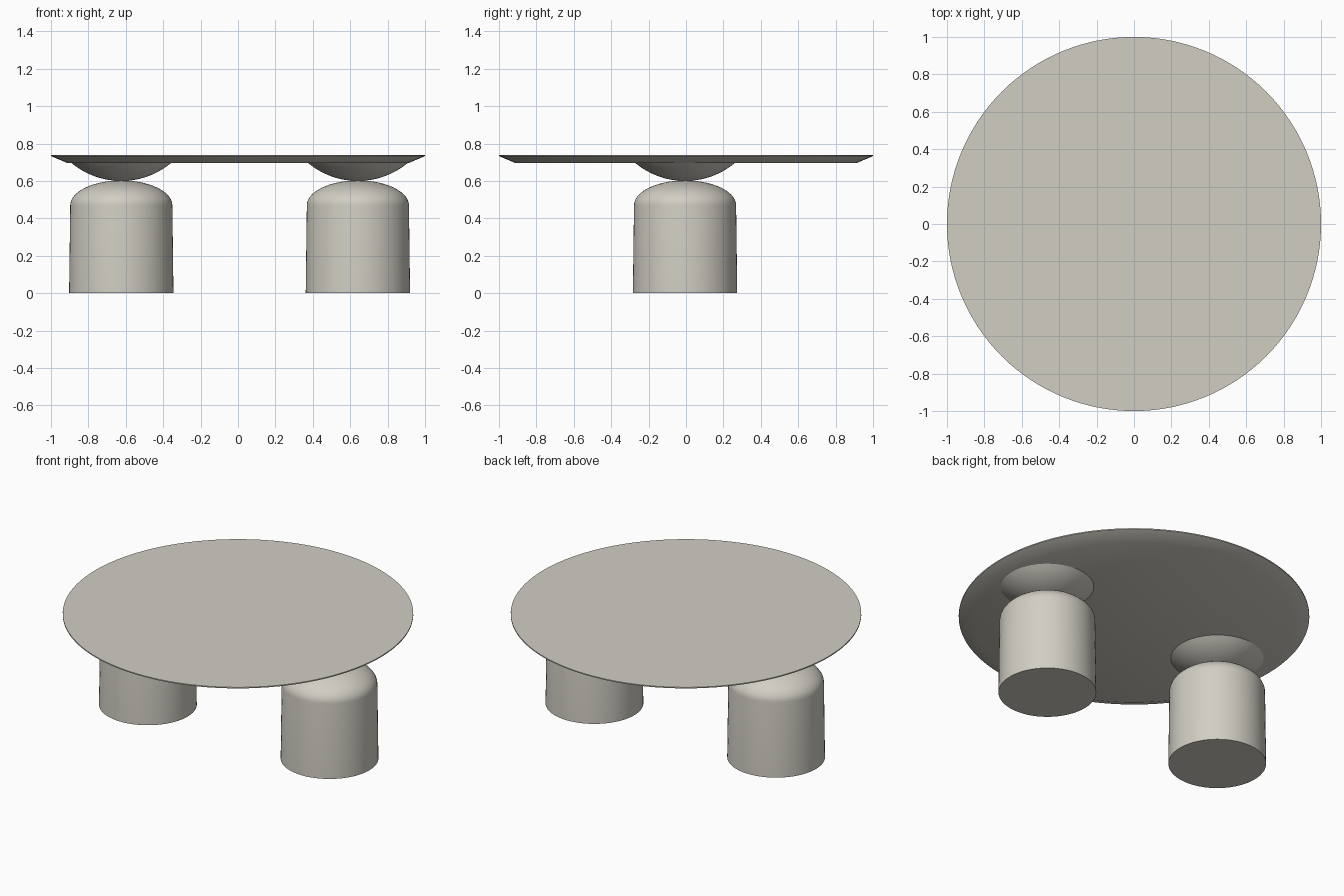
import bpy, bmesh, math

if "Cube" in bpy.data.objects:
    bpy.data.objects.remove(bpy.data.objects["Cube"])

# one warm stone colour
stone = bpy.data.materials.new("warm_stone")
stone.diffuse_color = (0.64, 0.615, 0.55, 1)
stone.use_nodes = True
stone.node_tree.nodes["Principled BSDF"].inputs["Base Color"].default_value = stone.diffuse_color


def lathe(name, profile, x, y, segments):
    """Spin an (r, z) profile round a vertical axis; r = 0 at both ends."""
    bm = bmesh.new()
    verts = [bm.verts.new((r, 0, z)) for r, z in profile]
    edges = [bm.edges.new(p) for p in zip(verts, verts[1:])]
    bmesh.ops.spin(bm, geom=verts + edges, cent=(0, 0, 0), axis=(0, 0, 1),
                   angle=math.tau, steps=segments, use_duplicate=False)
    bmesh.ops.remove_doubles(bm, verts=bm.verts, dist=1e-5)
    bmesh.ops.recalc_face_normals(bm, faces=bm.faces)
    mesh = bpy.data.meshes.new(name)
    bm.to_mesh(mesh)
    bm.free()
    mesh.materials.append(stone)
    obj = bpy.data.objects.new(name, mesh)
    obj.location = (x, y, 0)
    bpy.context.collection.objects.link(obj)
    bpy.context.view_layer.objects.active = obj
    obj.select_set(True)
    bpy.ops.object.shade_smooth_by_angle(angle=math.radians(30))
    obj.select_set(False)


# round top with a chamfered underside and thin rim
lathe("table_top", [(0, 0.695), (0.91, 0.695), (1.0, 0.733), (1.0, 0.74), (0, 0.74)], 0, 0, 128)

# slightly tapered pedestal with a domed top
STEPS = 14
quarter = [i / STEPS * math.pi / 2 for i in range(STEPS + 1)]
pedestal = [(0, 0), (0.279, 0)] + [
    (0.273 * math.cos(a), 0.47 + 0.133 * math.sin(a)) for a in quarter[:-1]] + [(0, 0.603)]

# shallow bowl sitting on the dome, carrying the top
R = 0.417
half = math.asin(0.265 / R)
bowl = [(R * math.sin(half * i / STEPS), 0.6 + R * (1 - math.cos(half * i / STEPS)))
        for i in range(STEPS + 1)] + [(0, 0.697)]

for side, x in (("left", -0.624), ("right", 0.641)):
    lathe(side + "_pedestal", pedestal, x, -0.005, 64)
    lathe(side + "_bowl", bowl, x, -0.005, 64)
